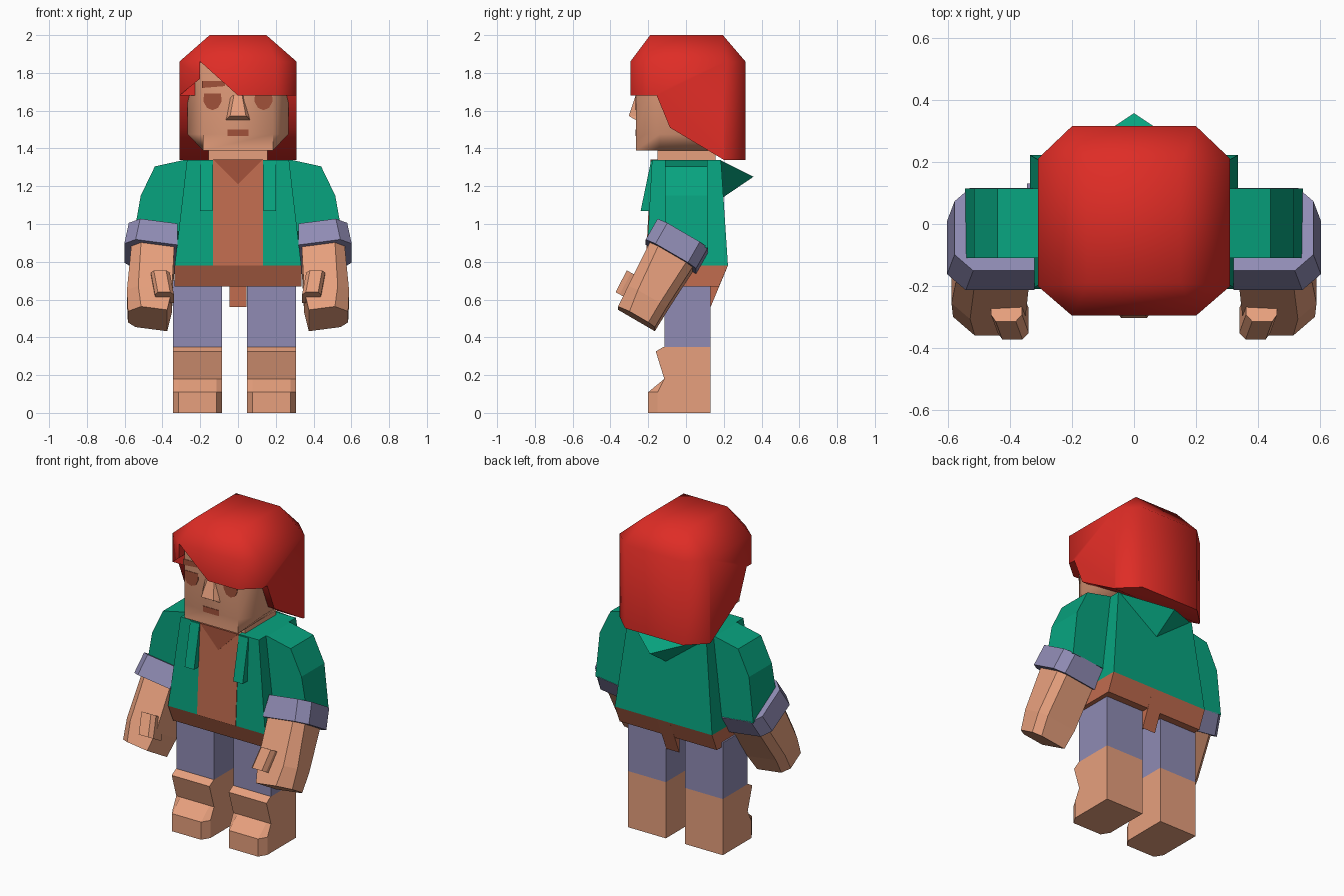
import bpy, bmesh
from mathutils import Vector

if "Cube" in bpy.data.objects:
    bpy.data.objects.remove(bpy.data.objects["Cube"])


def mat(name, r, g, b):
    m = bpy.data.materials.new(name)
    m.diffuse_color = (*[(c / 255) ** 2.2 for c in (r, g, b)], 1)
    m.use_nodes = True
    m.node_tree.nodes["Principled BSDF"].inputs["Base Color"].default_value = m.diffuse_color
    return m


RED = mat("red", 222, 48, 42)
SKIN = mat("skin", 230, 158, 124)
DARK = mat("dark_skin", 160, 82, 60)
GREEN = mat("green", 16, 162, 126)
RUST = mat("rust", 192, 108, 80)
PURPLE = mat("purple", 142, 138, 178)


def loft(name, sections, material, smooth=None):
    """Join equal-length rings of points and cap both ends."""
    bm = bmesh.new()
    rings = [[bm.verts.new(p) for p in s] for s in sections]
    n = len(rings[0])
    for a, b in zip(rings, rings[1:]):
        for i in range(n):
            j = (i + 1) % n
            bm.faces.new((a[i], a[j], b[j], b[i]))
    bm.faces.new(rings[0])
    bm.faces.new(rings[-1])
    bmesh.ops.remove_doubles(bm, verts=bm.verts, dist=1e-4)
    bmesh.ops.recalc_face_normals(bm, faces=bm.faces)
    me = bpy.data.meshes.new(name)
    bm.to_mesh(me)
    bm.free()
    if smooth:
        me.shade_smooth()
        me.set_sharp_from_angle(angle=smooth)
    me.materials.append(material)
    ob = bpy.data.objects.new(name, me)
    bpy.context.collection.objects.link(ob)
    return ob


def along_x(pts, x):
    return [(x, y, z) for y, z in pts]


def along_y(pts, y):
    return [(x, y, z) for x, z in pts]


def along_z(pts, z):
    return [(x, y, z) for x, y in pts]


def rect(x, y0, y1):
    return [(-x, y0), (x, y0), (x, y1), (-x, y1)]


def mirror(ob):
    m = ob.modifiers.new("mirror", 'MIRROR')
    m.use_mirror_merge = False
    return ob


def cut(ob, cutter):
    m = ob.modifiers.new("cut", 'BOOLEAN')
    m.operation, m.solver, m.object = 'DIFFERENCE', 'EXACT', cutter
    bpy.context.view_layer.objects.active = ob
    bpy.ops.object.modifier_apply(modifier=m.name)
    bpy.data.objects.remove(cutter)


# Hair: eight-sided cap, cut away under the fringe and around the face
oct8 = [(-.2, -.295), (.2, -.295), (.31, -.2), (.31, .21),
        (.2, .315), (-.2, .315), (-.31, .21), (-.31, -.2)]
f, b, s = -.19, .195, .15
crown = [(-s, f), (s, f), (s, f), (s, b), (s, b), (-s, b), (-s, b), (-s, f)]
hair = loft("hair", [along_z(oct8, 1.34), along_z(oct8, 1.86), along_z(crown, 2)], RED)
under = [(-.5, 1.68), (-.155, 1.68), (-.085, 1.51), (.2, 1.34), (.2, 1.2), (-.5, 1.2)]
cut(hair, loft("cutter", [along_x(under, -.5), along_x(under, .5)], RED))
notch = [(-.5, 1.6), (-.31, 1.68), (-.2, 1.77), (-.2, 1.86), (0, 1.68), (0, 1.6)]
cut(hair, loft("cutter", [along_y(notch, -.5), along_y(notch, -.2)], RED))
hair.data.shade_smooth()
hair.data.set_sharp_from_angle(angle=.87)


# Head with chamfered jaw, and neck
def skull(w):
    return [(-.185, -.265), (.185, -.265), (w, -.14), (w, .15), (-w, .15), (-w, -.14)]


loft("head", [along_z(skull(.185), 1.39), along_z(skull(.267), 1.475),
              along_z(skull(.267), 1.855)], SKIN, 1.05)
loft("neck", [along_z(rect(.155, -.15, .155), z) for z in (1.32, 1.42)], SKIN)

# Face details
loft("nose", [along_z([(-.065, -.26), (.065, -.26), (.065, -.265), (-.065, -.265)], 1.55),
              along_z([(-.06, -.26), (.06, -.26), (.042, -.303), (-.042, -.303)], 1.572),
              along_z([(-.04, -.26), (.04, -.26), (.022, -.267), (-.022, -.267)], 1.68)], SKIN)


def patch(name, pts):
    return loft(name, [along_y(pts, -.268), along_y(pts, -.26)], DARK)


mirror(patch("eye", [(.09, 1.69), (.18, 1.69), (.183, 1.65), (.165, 1.615),
                     (.135, 1.603), (.105, 1.615), (.087, 1.65)]))
patch("eyebrow", [(-.19, 1.72), (-.07, 1.73), (-.065, 1.757), (-.19, 1.757)])
patch("mouth", [(-.055, 1.465), (.055, 1.465), (.055, 1.5), (-.055, 1.5)])

# Torso: jacket, shirt front, neckline, hem and tail
loft("jacket", [along_z(rect(.335, -.21, .222), .78),
                along_z(rect(.27, -.18, .185), 1.34)], GREEN)
loft("shirt_front", [along_z(rect(.133, -.214, -.1), .78),
                     along_z(rect(.133, -.184, -.1), 1.341)], RUST)
neckline = [(-.13, -.187, 1.341), (.13, -.187, 1.341), (0, -.194, 1.21)]
loft("neckline", [neckline, [(x, y + .01, z) for x, y, z in neckline]], DARK)
loft("shirt_hem", [along_z(rect(.335, -.16, .175), .67),
                   along_z(rect(.335, -.21, .222), .78)], RUST)
tail = [(.13, .56), (.222, .78), (.13, .78)]
loft("shirt_tail", [along_x(tail, -.045), along_x(tail, .045)], RUST)

# Lapels and hood
lapel = [(-.17, 1.335), (-.185, 1.335), (-.24, 1.07), (-.18, 1.07)]
mirror(loft("lapel", [along_x(lapel, .135), along_x(lapel, .2)], GREEN))
loft("hood", [[(-.26, .183, 1.338), (.26, .183, 1.338), (0, .195, 1.14)],
              [(0, .357, 1.25)] * 3], GREEN)


# Arms: sleeve, tilted cuff, forearm and thumb
def sleeve(y, z):
    return along_y([(.25, 1.34), (.28, 1.34), (.44, 1.305), (.515, 1.15),
                    (.545, z), (.3, z - .02)], y)


mirror(loft("sleeve", [sleeve(-.11, .98), sleeve(.115, .87)], GREEN))


def arm_ring(y, z, xi, xo, w, cf, cb):
    """Section square to the forearm, with chamfered outer corners."""
    pts = [(xi, -w), (xo - cf, -w), (xo, -w + cf), (xo, w - cb), (xo - cb, w), (xi, w)]
    return [(x, y + .86 * u, z - .5 * u + .13 * (x - .46)) for x, u in pts]


mirror(loft("cuff", [arm_ring(-.017, .943, .32, .578, .155, .06, .05),
                     arm_ring(-.08, .83, .32, .602, .155, .06, .05)], PURPLE))
mirror(loft("forearm", [arm_ring(-.05, .88, .335, .56, .135, .05, .04),
                        arm_ring(-.205, .605, .35, .588, .118, .06, .04),
                        arm_ring(-.262, .50, .375, .583, .113, .07, .04)], SKIN))
d, u = Vector((0, -.45, -.89)), Vector((0, .87, -.49))
tip = [(-.05, -.03), (-.03, -.055), (.035, -.055), (.05, -.03), (.05, .06), (-.05, .06)]
mirror(loft("thumb", [[Vector((.4 + x, -.295, .67)) + u * v + d * t + Vector((.01 * -t / .06, 0, 0))
                       for x, v in tip] for t in (-.065, .065)], SKIN))

# Legs, set slightly off centre: trousers and boots with chamfered toes
for side, cx in (("left", -.215), ("right", .178)):
    box = [(cx + x, y) for x, y in rect(.13, -.115, .13)]
    loft(side + "_trouser", [along_z(box, .35), along_z(box, .7)], PURPLE)
    rings = []
    for x, back in ((-.13, .05), (-.1, 0), (.1, 0), (.13, .05)):
        boot = [(.13, 0), (-.2 + back, 0), (-.2 + back, .11), (-.115, .18),
                (-.16, .325), (-.118, .35), (.13, .35)]
        rings.append(along_x(boot, cx + x))
    loft(side + "_boot", rings, SKIN)
